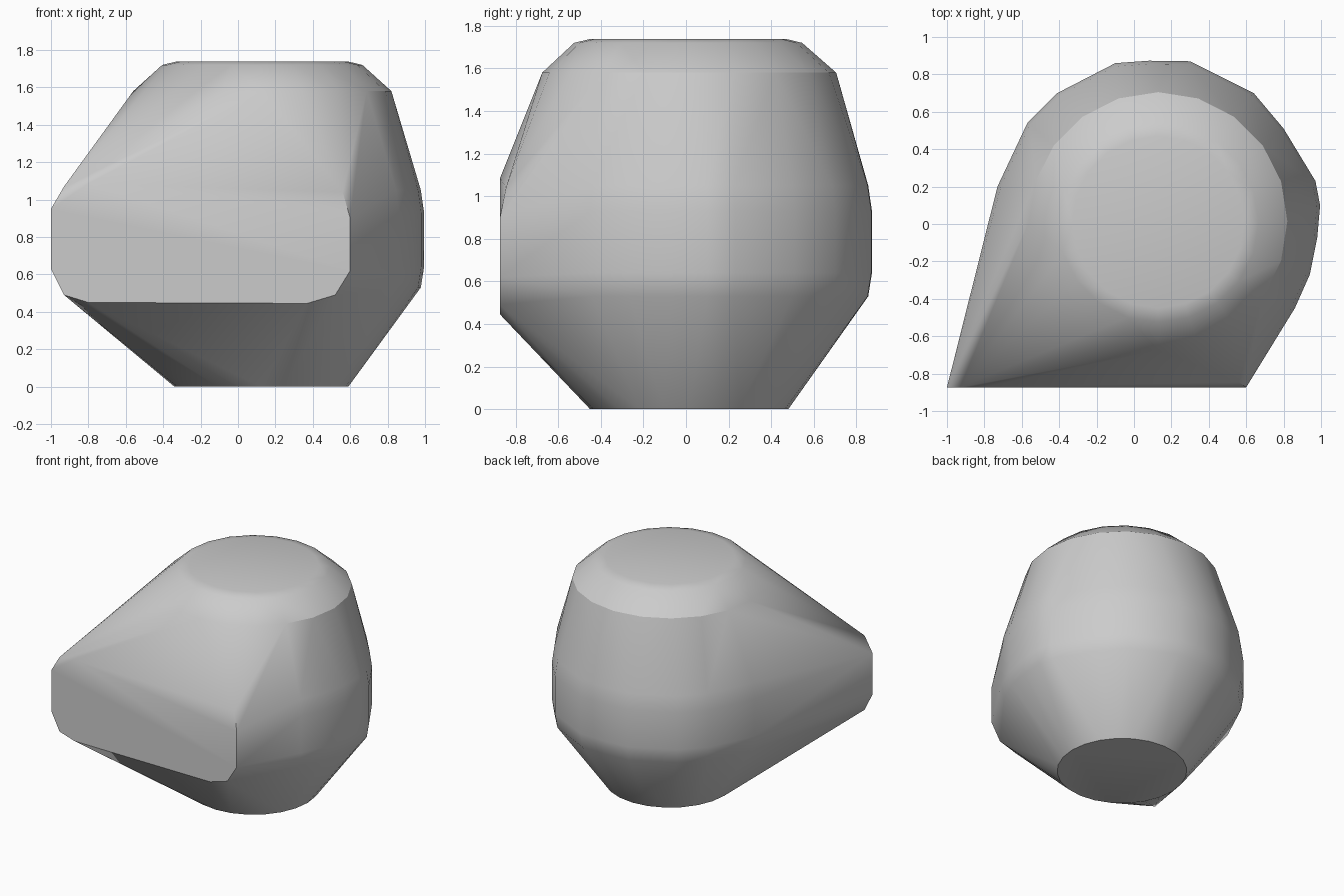
import bpy, bmesh, math

if "Cube" in bpy.data.objects:
    bpy.data.objects.remove(bpy.data.objects["Cube"], do_unlink=True)

stone = bpy.data.materials.new("pale_grey")
stone.use_nodes = True
colour = (0.6, 0.6, 0.6, 1)
stone.diffuse_color = colour
stone.node_tree.nodes["Principled BSDF"].inputs["Base Color"].default_value = colour

points = []


def ring(cx, cy, z, radius, count):
    """Circle of points at one height."""
    for i in range(count):
        a = math.tau * i / count
        points.append((cx + radius * math.cos(a), cy + radius * math.sin(a), z))


# flat base, shoulder and flat crown
ring(0.125, 0.015, 0, 0.465, 24)
ring(0.13, 0.015, 1.58, 0.69, 20)
ring(0.13, 0.01, 1.72, 0.535, 20)
ring(0.13, 0.01, 1.738, 0.46, 20)

# rounded belly, drawn in slightly at its upper and lower edges
belly = [(-0.73, 0.2), (-0.57, 0.54), (-0.41, 0.7), (-0.1, 0.86), (0.08, 0.873),
         (0.3, 0.87), (0.64, 0.7), (0.8, 0.51), (0.97, 0.23), (0.995, 0.1),
         (0.98, -0.07), (0.94, -0.27), (0.86, -0.45)]
for z, s in ((0.53, 0.98), (0.64, 1), (0.93, 1), (1.05, 0.98)):
    points += [(0.13 + (x - 0.13) * s, y * s, z) for x, y in belly]

# flat front plate reaching out to the pointed right corner
plate = [(-0.93, 1.07), (-0.8, 1.085), (0.6, 0.9), (0.6, 0.62), (0.52, 0.49),
         (0.37, 0.445), (-0.8, 0.45), (-0.93, 0.49), (-1, 0.63), (-1, 0.95)]
points += [(x, -0.873, z) for x, z in plate]
points.append((0.56, -0.845, 1.04))

# wrap all the sections in one convex skin
bm = bmesh.new()
for p in points:
    bm.verts.new(p)
hull = bmesh.ops.convex_hull(bm, input=bm.verts)
inside = [v for v in hull["geom_interior"] if isinstance(v, bmesh.types.BMVert)]
bmesh.ops.delete(bm, geom=list(set(inside)), context="VERTS")
bmesh.ops.dissolve_limit(bm, angle_limit=math.radians(0.5),
                         verts=bm.verts, edges=bm.edges)
bmesh.ops.recalc_face_normals(bm, faces=bm.faces)
mesh = bpy.data.meshes.new("boulder")
bm.to_mesh(mesh)
bm.free()
mesh.materials.append(stone)

boulder = bpy.data.objects.new("boulder", mesh)
bpy.context.collection.objects.link(boulder)
bpy.context.view_layer.objects.active = boulder
boulder.select_set(True)
bpy.ops.object.shade_smooth_by_angle(angle=math.radians(30))
